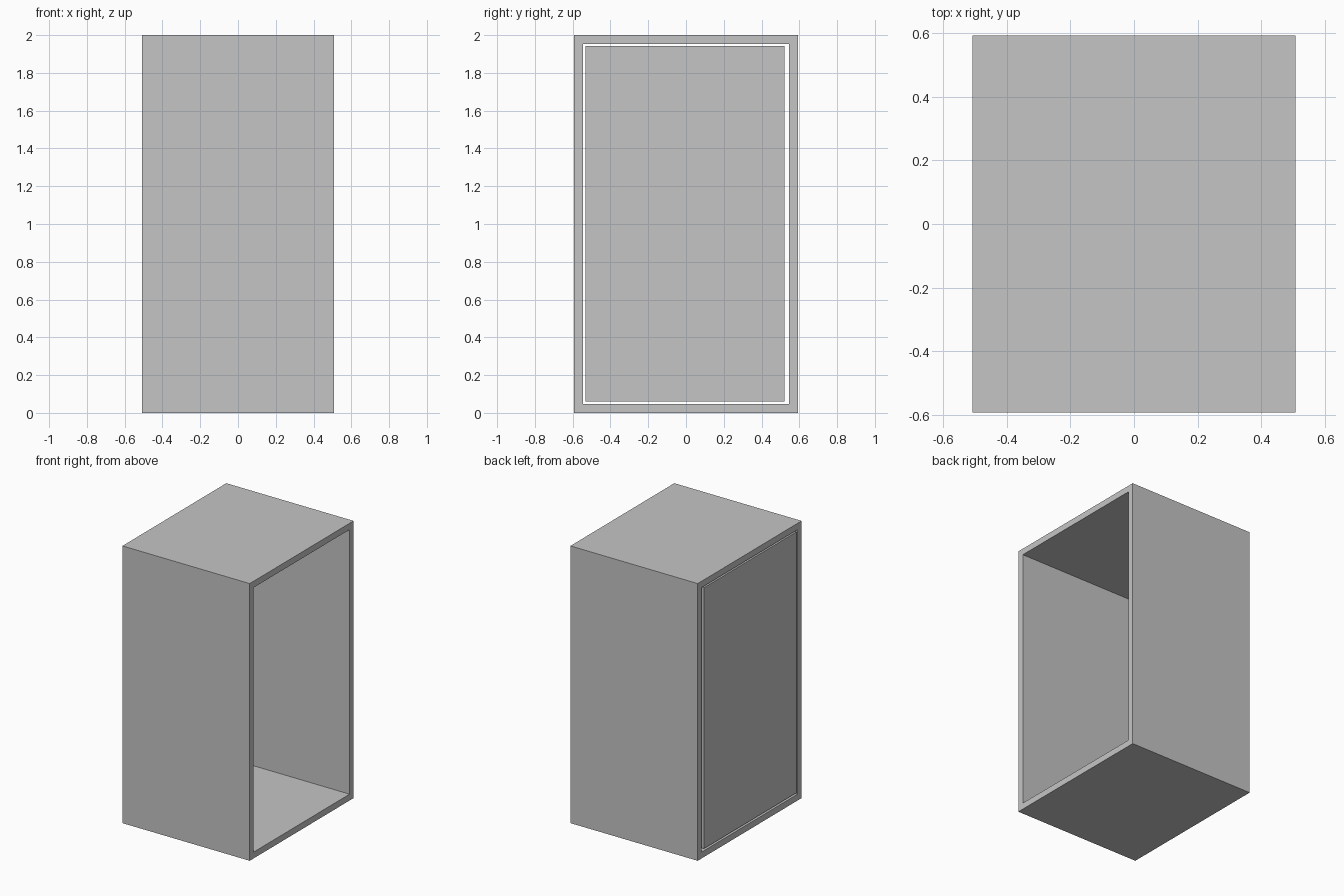
import bpy
import bmesh
from mathutils import Vector

cube = bpy.data.objects.get("Cube")
if cube:
    bpy.data.objects.remove(cube, do_unlink=True)

HALF_X, HALF_Y, HEIGHT = 0.508, 0.592, 2.0
WALL = 0.046

# Single plain grey
grey = bpy.data.materials.new("plain_grey")
grey.use_nodes = True
colour = (0.56, 0.56, 0.56, 1)
grey.diffuse_color = colour
grey.node_tree.nodes["Principled BSDF"].inputs["Base Color"].default_value = colour


def add_box(name, low, high, open_sides=False):
    """Box between two corners, optionally without its two x faces."""
    low, high = Vector(low), Vector(high)
    bm = bmesh.new()
    bmesh.ops.create_cube(bm, size=1)
    bmesh.ops.scale(bm, vec=high - low, verts=bm.verts)
    bmesh.ops.translate(bm, vec=(low + high) / 2, verts=bm.verts)
    if open_sides:
        ends = [f for f in bm.faces if abs(f.normal.x) > 0.9]
        bmesh.ops.delete(bm, geom=ends, context="FACES_ONLY")
    mesh = bpy.data.meshes.new(name)
    bm.to_mesh(mesh)
    bm.free()
    mesh.materials.append(grey)
    obj = bpy.data.objects.new(name, mesh)
    bpy.context.collection.objects.link(obj)
    return obj


# Cabinet shell: a rectangular tube open at both sides
shell = add_box("cabinet_shell", (-HALF_X, -HALF_Y, 0),
                (HALF_X, HALF_Y, HEIGHT), open_sides=True)
walls = shell.modifiers.new("wall_thickness", "SOLIDIFY")
walls.thickness = WALL
walls.offset = -1
walls.use_even_offset = True

# Door panel set flush in the right-hand opening with a narrow gap all round
add_box("door_panel", (-HALF_X, -0.532, 0.06), (-HALF_X + WALL, 0.521, 1.943))
